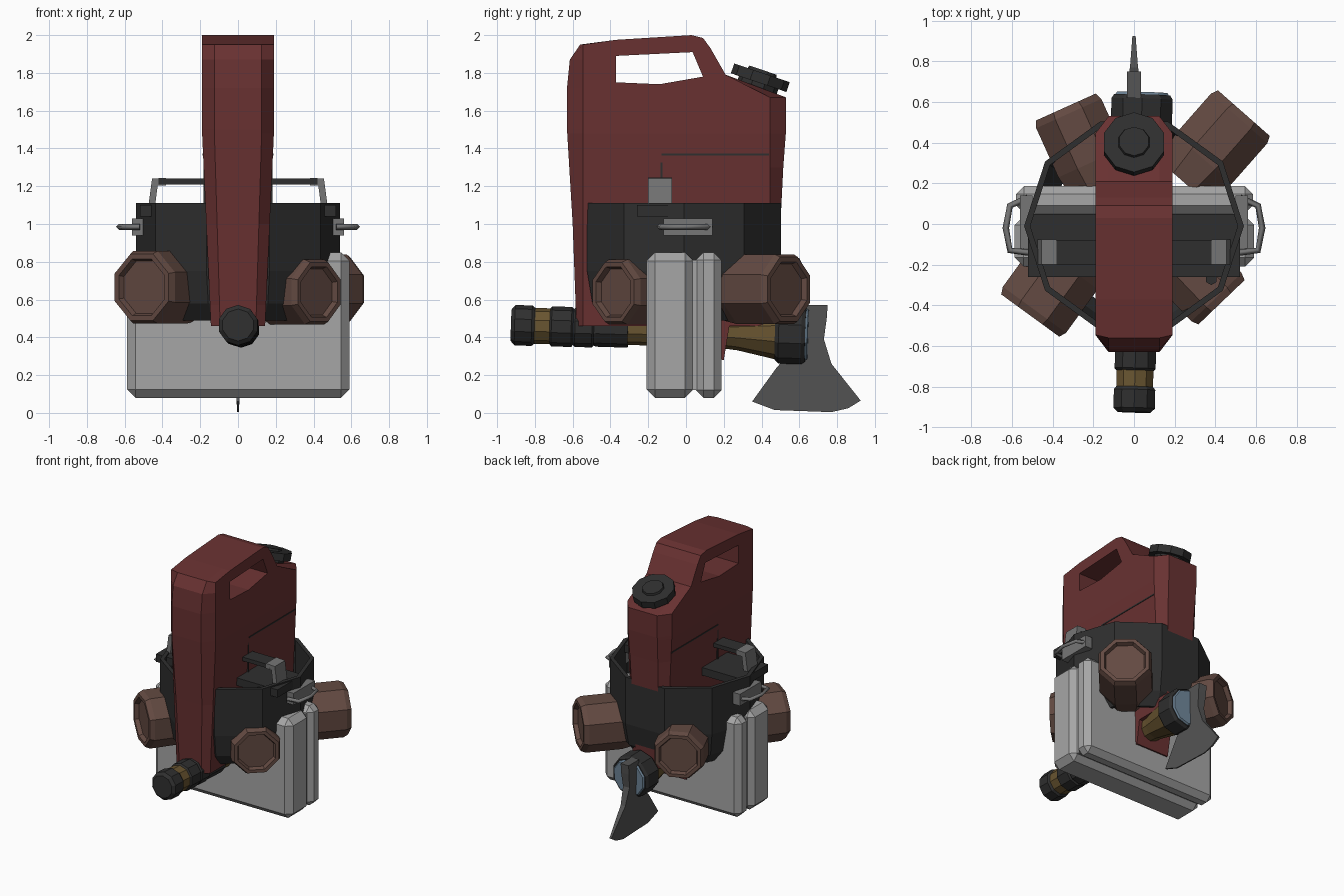
import bpy, bmesh, math
from mathutils import Vector, Matrix

cube = bpy.data.objects.get("Cube")
if cube:
    bpy.data.objects.remove(cube, do_unlink=True)


def material(name, r, g, b):
    m = bpy.data.materials.new(name)
    m.use_nodes = True
    m.diffuse_color = (r, g, b, 1)
    m.node_tree.nodes["Principled BSDF"].inputs["Base Color"].default_value = (r, g, b, 1)
    return m


RED = material("dark red paint", 0.14, 0.031, 0.031)
BLACK = material("black plastic", 0.028, 0.028, 0.028)
BROWN = material("brown", 0.125, 0.068, 0.054)
PALE = material("pale grey", 0.38, 0.38, 0.38)
STEEL = material("steel grey", 0.18, 0.18, 0.18)
BRASS = material("brass", 0.14, 0.09, 0.03)
GLASS = material("blue glass", 0.16, 0.24, 0.32)
BLADE = material("blade grey", 0.09, 0.09, 0.09)


def finish(name, bm, mat):
    bmesh.ops.recalc_face_normals(bm, faces=bm.faces)
    me = bpy.data.meshes.new(name)
    bm.to_mesh(me)
    bm.free()
    me.materials.append(mat)
    ob = bpy.data.objects.new(name, me)
    bpy.context.collection.objects.link(ob)
    return ob


def box(name, lo, hi, mat, bevel=0):
    lo, hi = Vector(lo), Vector(hi)
    bm = bmesh.new()
    bmesh.ops.create_cube(bm, size=1, matrix=Matrix.Translation((lo + hi) / 2) @ Matrix.Diagonal((*(hi - lo), 1)))
    ob = finish(name, bm, mat)
    if bevel:
        mod = ob.modifiers.new("chamfer", 'BEVEL')
        mod.width, mod.segments = bevel, 1
    return ob


def loft(loops, cap=True):
    """Skin a list of equally long point loops."""
    bm = bmesh.new()
    rings = [[bm.verts.new(p) for p in loop] for loop in loops]
    for a, b in zip(rings, rings[1:]):
        for i in range(len(a)):
            j = (i + 1) % len(a)
            bm.faces.new((a[i], a[j], b[j], b[i]))
    if cap:
        bm.faces.new(rings[0])
        bm.faces.new(rings[-1])
    return bm


def turned(name, origin, axis, stations, sides, mat):
    """Faceted solid of revolution; stations are (distance along axis, radius)."""
    q = Vector(axis).to_track_quat('Z', 'Y')
    o = Vector(origin)
    turn = [2 * math.pi * (i + 0.5) / sides for i in range(sides)]
    loops = [[o + q @ Vector((r * math.cos(a), r * math.sin(a), d)) for a in turn] for d, r in stations]
    return finish(name, loft(loops), mat)


# Fuel can: side profile with chamfered ends, tapered towards the bottom
profile = [(-.58, .46), (-.6, 1), (-.63, 1.5), (-.63, 1.72), (-.615, 1.87), (-.56, 1.95), (-.37, 1.975),
           (.03, 2), (.09, 1.985), (.13, 1.93), (.21, 1.79), (.53, 1.67), (.53, 1.5), (.515, 1.3),
           (.49, .8), (.47, .46), (.23, .46), (.2, .28), (.13, .29), (-.2, .46)]


def slice_at(x, inset):
    return [(x, max(-.63 + inset, min(.53 - inset, y)), z) for y, z in profile]


bm = loft([slice_at(-.19, .085), slice_at(-.125, 0), slice_at(.125, 0), slice_at(.19, .085)])
for level in (.57, 1.48, 1.53):
    bmesh.ops.bisect_plane(bm, geom=bm.verts[:] + bm.edges[:] + bm.faces[:],
                           plane_co=(0, 0, level), plane_no=(0, 0, 1))
for v in bm.verts:
    if v.co.z < 1.48:
        v.co.x *= max(.74, 1 - .24 * (1.48 - v.co.z))
can = finish("fuel_can", bm, RED)

# Grip opening in the can
hole = [(-.37, 1.89), (.035, 1.91), (.09, 1.78), (-.14, 1.74), (-.37, 1.75)]
cutter = finish("grip_cutter", loft([[(x, y, z) for y, z in hole] for x in (-.4, .4)]), RED)
cutter.hide_render = True
cutter.hide_viewport = True
cutter.display_type = 'WIRE'
mod = can.modifiers.new("grip", 'BOOLEAN')
mod.operation, mod.solver, mod.object = 'DIFFERENCE', 'EXACT', cutter

# Can seams and filler cap
for s, side in ((1, "left"), (-1, "right")):
    for part, lo, hi in (("top", (.17, -.13, 1.362), (.188, .44, 1.372)),
                         ("front", (.17, -.135, 1.08), (.183, -.125, 1.372))):
        ob = box(f"{side}_{part}_seam", lo, hi, BLACK)
        ob.scale.x = s
turned("filler_cap", (0, .375, 1.72), (0, .32, .95),
       [(-.04, .11), (.03, .11), (.03, .155), (.085, .155), (.085, .08), (.1, .075)], 10, BLACK)

# Open ten-sided shell around the can
def ring(r, z):
    return [(r * math.cos(i * math.pi / 5), r * math.sin(i * math.pi / 5) - .01, z) for i in range(10)]


shell = [ring(.44, .49), ring(.51, .58), ring(.54, .75), ring(.54, 1.11),
         ring(.51, 1.11), ring(.51, .75), ring(.48, .59), ring(.42, .49), ring(.44, .49)]
bm = loft(shell, cap=False)
bmesh.ops.remove_doubles(bm, verts=bm.verts, dist=.0001)
finish("shell", bm, BLACK)

# Cross bar and top rail with clips
box("cross_bar", (-.52, -.26, 1.04), (.52, .05, 1.1), BLACK)
box("top_rail", (-.42, -.2, 1.21), (.42, -.08, 1.24), BLACK)
for s, side in ((1, "left"), (-1, "right")):
    section = [(.38, 1.245), (.455, 1.24), (.475, 1.09), (.44, 1.09), (.425, 1.205), (.38, 1.205)]
    finish(f"{side}_rail_clip", loft([[(s * x, y, z) for x, z in section] for y in (-.2, -.075)]), STEEL)

    # Side bracket with a bent bar
    box(f"{side}_bracket_plate", (min(s * .5, s * .56), -.12, .94), (max(s * .5, s * .56), .14, 1.03), STEEL)
    cu = bpy.data.curves.new(f"{side}_side_bar", 'CURVE')
    cu.dimensions = '3D'
    cu.bevel_depth, cu.bevel_resolution, cu.use_fill_caps = .016, 0, True
    path = [(.52, -.14), (.61, -.13), (.63, -.02), (.61, .09), (.52, .13)]
    sp = cu.splines.new('POLY')
    sp.points.add(len(path) - 1)
    for p, (x, y) in zip(sp.points, path):
        p.co = (s * x, y, .985, 1)
    cu.materials.append(STEEL)
    bpy.context.collection.objects.link(bpy.data.objects.new(f"{side}_side_bar", cu))
turned("shell_knob", (.38, -.27, 1.03), (0, 0, 1), [(0, .03), (.05, .03)], 6, BLACK)

# Two-part pale case underneath
box("case_front", (-.587, -.21, .08), (.59, .04, .85), PALE, .045)
box("case_core", (-.55, -.1, .12), (.55, .12, .81), PALE)
box("case_back", (-.58, .052, .08), (.585, .187, .85), PALE, .04)

# Four brown stubs: end centre, outward direction, radius
stubs = {"back_left": ((.54, .545, .655), (.66, .75), .2), "back_right": ((-.335, .575, .655), (-.41, .91), .19),
         "front_right": ((-.51, -.45, .665), (-.59, -.81), .208), "front_left": ((.43, -.385, .64), (.69, -.72), .185)}
for side, (end, (dx, dy), r) in stubs.items():
    turned(f"{side}_stub", end, (dx, dy, 0),
           [(-.45, r * .85), (-.3, r), (-.035, r), (0, r * .92), (0, r * .78), (-.03, r * .72)], 8, BROWN)

# Torch running through the bottom
tail, head = Vector((0, -.925, .465)), Vector((.04, .63, .415))
for name, mat, stations in (
        ("torch_tail", BLACK, [(0, .085), (.02, .107), (.11, .107), (.125, .095)]),
        ("torch_tail_band", BRASS, [(.12, .095), (.21, .095)]),
        ("torch_grip", BLACK, [(.205, .095), (.215, .106), (.32, .106), (.33, .095), (.34, .105), (.43, .105),
                               (.44, .095), (.45, .1), (.62, .1)]),
        ("torch_body", BRASS, [(.6, .085), (1.1, .085), (1.2, .095), (1.42, .14)]),
        ("torch_head", BLACK, [(1.4, .14), (1.42, .158), (1.54, .158), (1.56, .145)]),
        ("torch_lens", GLASS, [(1.55, .145), (1.572, .13)])):
    turned(name, tail, head - tail, stations, 10, mat)

# Flared blade, thinning towards its cutting edge
outline = [(.62, .57), (.75, .57), (.745, .5), (.73, .39), (.77, .26), (.925, .065), (.86, .025), (.77, .004),
           (.47, .015), (.35, .06), (.48, .24), (.59, .36), (.62, .44)]
finish("blade", loft([[(s * (.004 + .03 * min(1, z / .5)), y, z) for y, z in outline] for s in (-1, 1)]), BLADE)
